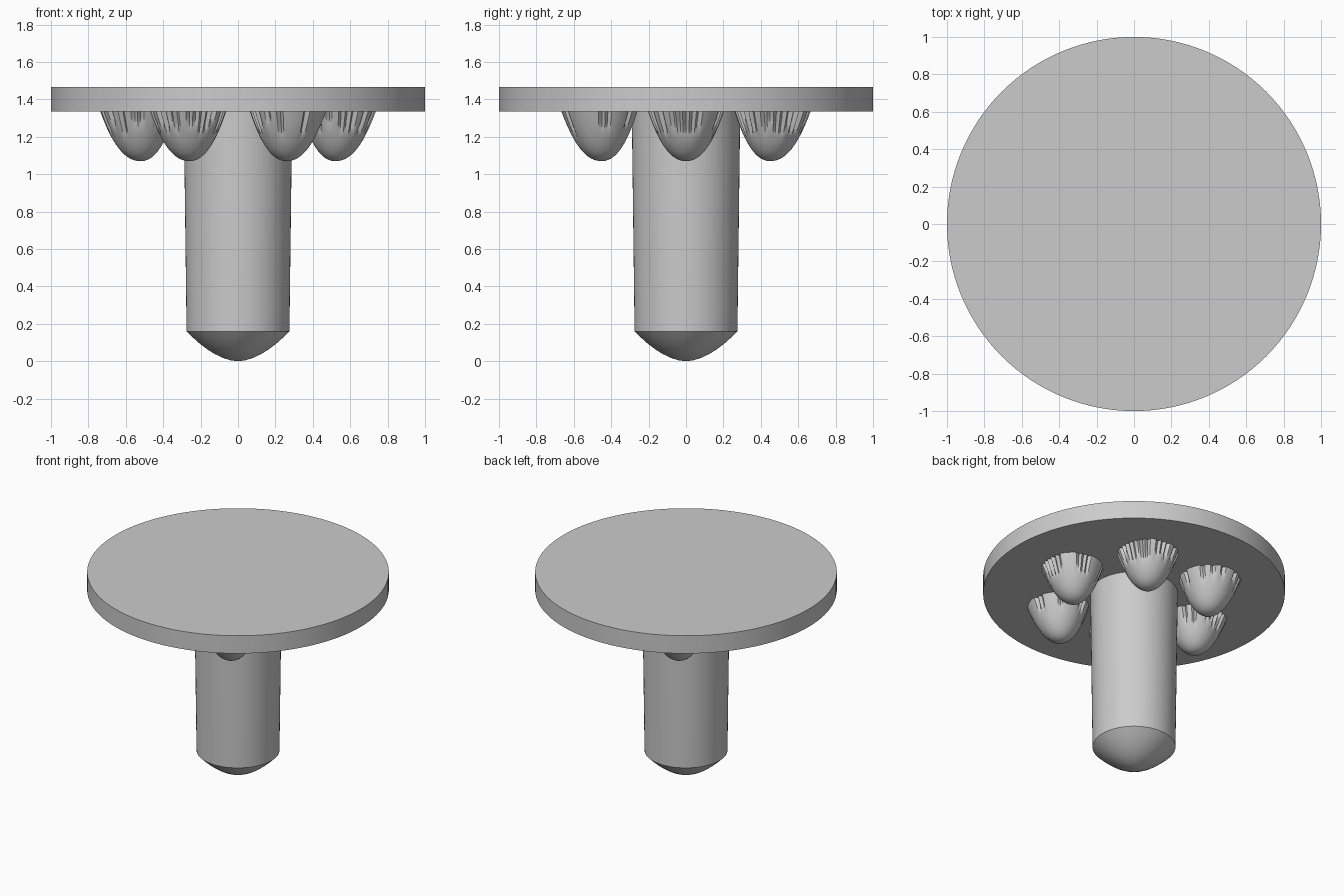
import bpy, bmesh, math, random

cube = bpy.data.objects.get("Cube")
if cube:
    bpy.data.objects.remove(cube, do_unlink=True)

random.seed(4)
grey = bpy.data.materials.new("plain_grey")
grey.use_nodes = True
colour = (0.6, 0.6, 0.6, 1)
grey.diffuse_color = colour
grey.node_tree.nodes["Principled BSDF"].inputs["Base Color"].default_value = colour


def lathe(name, profile, segments, shape=None):
    """Spin a (radius, height) profile that starts and ends on the axis or in a cap."""
    bm = bmesh.new()
    rings = []
    for r, z in profile:
        ring = []
        for i in range(segments):
            a = math.tau * i / segments
            k = shape(i, a, z) if shape else 1
            ring.append(bm.verts.new((r * k * math.cos(a), r * k * math.sin(a), z)))
        rings.append(ring)
    for low, high in zip(rings, rings[1:]):
        for i in range(segments):
            j = (i + 1) % segments
            bm.faces.new((low[i], low[j], high[j], high[i]))
    bm.faces.new(rings[0][::-1])
    bm.faces.new(rings[-1])
    mesh = bpy.data.meshes.new(name)
    bm.to_mesh(mesh)
    bm.free()
    mesh.materials.append(grey)
    obj = bpy.data.objects.new(name, mesh)
    bpy.context.collection.objects.link(obj)
    bpy.ops.object.select_all(action="DESELECT")
    obj.select_set(True)
    bpy.context.view_layer.objects.active = obj
    bpy.ops.object.shade_smooth_by_angle(angle=math.radians(30))
    return obj


# Round top plate
lathe("top_plate", [(1, 1.335), (1, 1.465)], 128)

# Slightly tapered shaft with a rounded tip
tip = [(0.275 * t, 0.16 * t ** 1.8) for t in (0.02, 0.15, 0.3, 0.45, 0.6, 0.75, 0.9, 1)]
lathe("shaft", tip + [(0.29, 1.34)], 64)

# Six fluted cups in a ring under the plate
BOTTOM, TOP, COLUMNS = 1.07, 1.34, 72
cup_profile = []
for i in range(15):
    t = max((i / 14) ** 2, 0.0005)
    cup_profile.append((0.205 * t ** 0.45, BOTTOM + (TOP - BOTTOM) * t))

for n in range(6):
    angle = math.tau * n / 6
    # Narrow grooves of varied length, cut into the rim
    grooves = {i: random.uniform(1.18, 1.25) for i in range(0, COLUMNS, 2)
               if random.random() < 0.6}

    def fluted(i, a, z):
        flare = 1 + 0.07 * math.cos(a)
        start = grooves.get(i, TOP)
        depth = 0.1 * min(1, (z - start) / 0.06) if z > start else 0
        return flare * (1 - depth)

    cup = lathe(f"cup_{n + 1}", cup_profile, COLUMNS, fluted)
    cup.location = (0.52 * math.cos(angle), 0.52 * math.sin(angle), 0)
    cup.rotation_euler.z = angle
